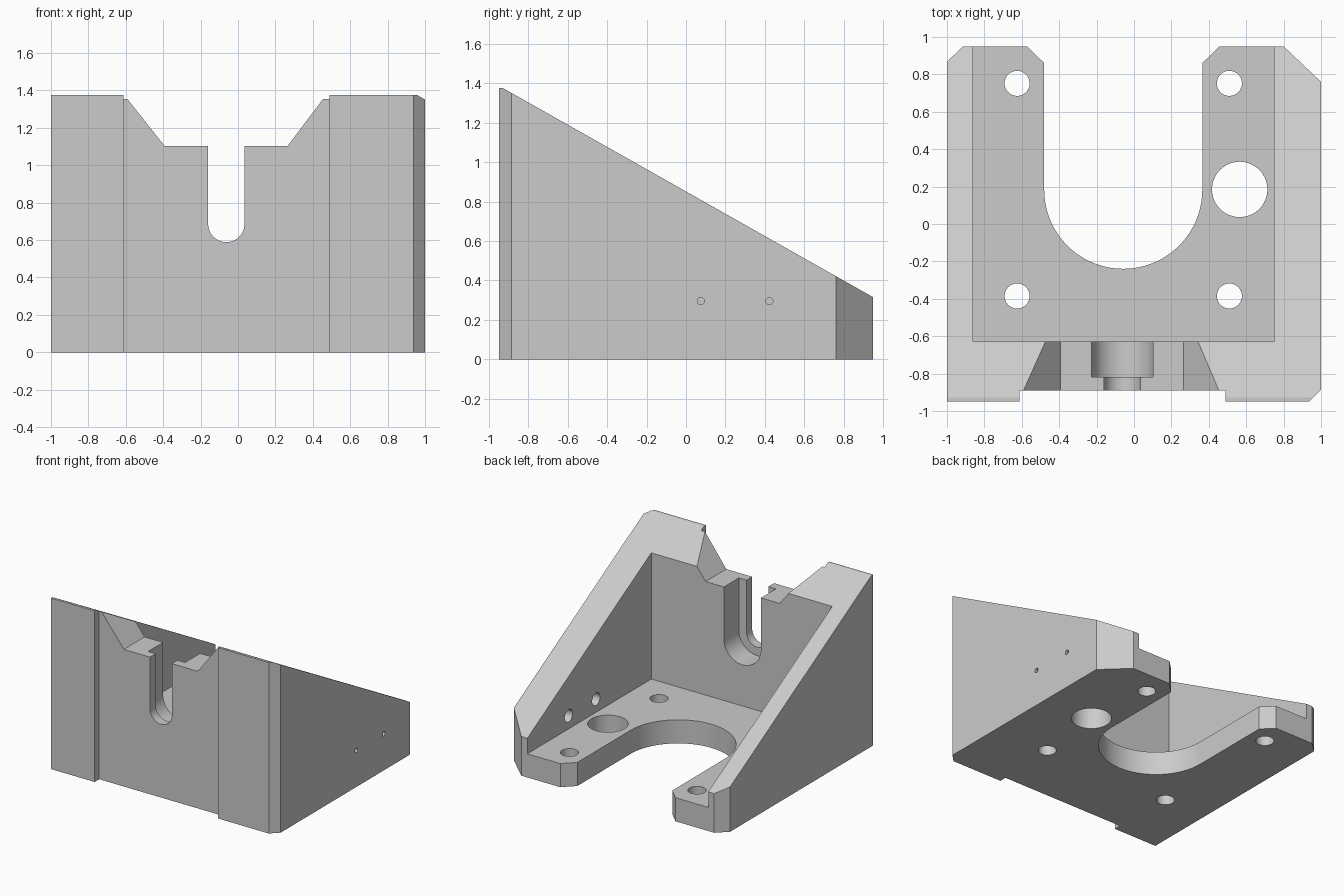
import bpy, bmesh, math
from mathutils import Vector

if "Cube" in bpy.data.objects:
    bpy.data.objects.remove(bpy.data.objects["Cube"])

grey = bpy.data.materials.new("light grey")
grey.diffuse_color = (0.6, 0.6, 0.6, 1)
grey.use_nodes = True
grey.node_tree.nodes["Principled BSDF"].inputs["Base Color"].default_value = grey.diffuse_color


def prism(name, pts, axis, lo, hi):
    """Extrude a 2D outline along an axis: z takes (x,y), y takes (x,z), x takes (y,z)."""
    place = {'z': lambda a, b, t: (a, b, t),
             'y': lambda a, b, t: (a, t, b),
             'x': lambda a, b, t: (t, a, b)}[axis]
    bm = bmesh.new()
    face = bm.faces.new([bm.verts.new(place(a, b, lo)) for a, b in pts])
    res = bmesh.ops.extrude_face_region(bm, geom=[face])
    verts = [v for v in res['geom'] if isinstance(v, bmesh.types.BMVert)]
    bmesh.ops.translate(bm, verts=verts, vec=Vector(place(0, 0, hi - lo)))
    bmesh.ops.recalc_face_normals(bm, faces=bm.faces)
    mesh = bpy.data.meshes.new(name)
    bm.to_mesh(mesh)
    bm.free()
    ob = bpy.data.objects.new(name, mesh)
    bpy.context.collection.objects.link(ob)
    return ob


def arc(cx, cy, r, a0, a1, n):
    return [(cx + r * math.cos(math.radians(a0 + (a1 - a0) * i / n)),
             cy + r * math.sin(math.radians(a0 + (a1 - a0) * i / n))) for i in range(n + 1)]


def circle(cx, cy, r, n=48):
    return arc(cx, cy, r, 0, 360, n)[:-1]


def cut(name, pts, axis, lo, hi):
    tool = prism(name, pts, axis, lo, hi)
    tool.hide_render = True
    mod = bracket.modifiers.new(name, 'BOOLEAN')
    mod.operation = 'DIFFERENCE'
    mod.solver = 'EXACT'
    mod.object = tool
    bpy.ops.object.modifier_apply(modifier=name)
    bpy.data.objects.remove(tool, do_unlink=True)


# Body plan: front recess, chamfered corners and large rear U opening
plan = [(-1, -0.948), (-0.612, -0.948), (-0.612, -0.89), (0.488, -0.89), (0.488, -0.948),
        (0.938, -0.948), (1, -0.886), (1, 0.76), (0.802, 0.948), (0.455, 0.948), (0.365, 0.86)]
plan += arc(-0.0575, 0.183, 0.4225, 0, -180, 64)
plan += [(-0.48, 0.86), (-0.57, 0.948), (-0.915, 0.948), (-1, 0.868)]
bracket = prism("angle_bracket", plan, 'z', 0, 1.375)
bracket.data.materials.append(grey)
bpy.context.view_layer.objects.active = bracket
bracket.select_set(True)

# Sloping top of the side walls
cut("slope", [(-0.928, 1.375), (-1.105, 1.475), (-1.105, 1.7), (1.2, 1.7), (1.2, 0.173)],
    'x', -1.2, 1.2)
# Pocket between the walls, above the floor
cut("pocket", [(-0.862, -0.627), (0.748, -0.627), (0.748, 1.2), (-0.862, 1.2)], 'z', 0.19, 1.6)
# Flared notch in the front wall
cut("notch", [(-0.392, 1.103), (0.265, 1.103), (0.455, 1.355), (0.478, 1.386), (0.478, 1.6),
              (-0.606, 1.6), (-0.606, 1.386), (-0.592, 1.355)], 'y', -0.93, -0.55)


# Bolt slot through the front wall, wider on the inside
def slot(r):
    return arc(-0.0625, 0.686, r, 180, 360, 32) + [(-0.0625 + r, 1.3), (-0.0625 - r, 1.3)]


cut("bolt_slot", slot(0.097), 'y', -1.0, -0.55)
cut("head_slot", slot(0.165), 'y', -0.818, -0.55)

# Floor holes
for x in (-0.625, 0.51):
    for y in (-0.385, 0.752):
        cut("floor_hole", circle(x, y, 0.067), 'z', -0.1, 0.3)
cut("large_hole", circle(0.565, 0.185, 0.148, 64), 'z', -0.1, 0.3)

# Stepped pin holes through the right wall
for y in (0.075, 0.423):
    cut("pin_hole", circle(y, 0.295, 0.018, 24), 'x', 0.6, 1.1)
    cut("pin_bore", circle(y, 0.295, 0.05, 32), 'x', 0.6, 0.9)

bpy.ops.object.shade_smooth_by_angle(angle=math.radians(25))
